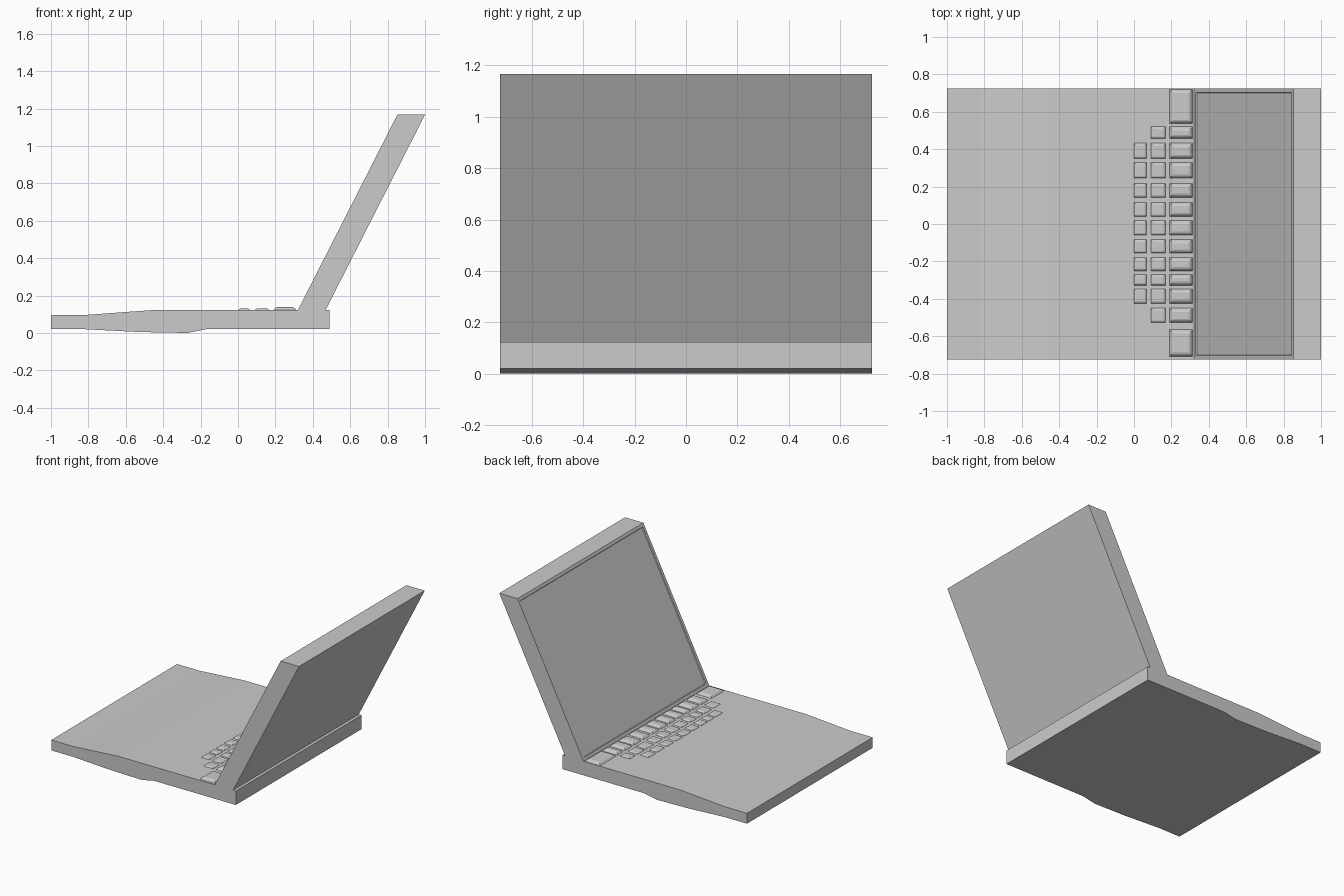
import bpy, bmesh

if "Cube" in bpy.data.objects:
    bpy.data.objects.remove(bpy.data.objects["Cube"])

HALF_W = 0.725   # half width along y
DECK = 0.122     # height of the keyboard deck


def finish(name, bm):
    bmesh.ops.recalc_face_normals(bm, faces=bm.faces[:])
    mesh = bpy.data.meshes.new(name)
    bm.to_mesh(mesh)
    bm.free()
    obj = bpy.data.objects.new(name, mesh)
    bpy.context.collection.objects.link(obj)
    return obj


def extrude_profile(profile):
    """Prism from an x/z profile, spanning the full width in y."""
    bm = bmesh.new()
    face = bm.faces.new([bm.verts.new((x, -HALF_W, z)) for x, z in profile])
    ext = bmesh.ops.extrude_face_region(bm, geom=[face])
    verts = [g for g in ext["geom"] if isinstance(g, bmesh.types.BMVert)]
    bmesh.ops.translate(bm, verts=verts, vec=(0, 2 * HALF_W, 0))
    bmesh.ops.recalc_face_normals(bm, faces=bm.faces[:])
    return bm


def add_key(bm, x0, x1, y0, y1, height, taper):
    """Key cap with sloping sides and a small softened top rim."""
    rings = []
    for inset, z in ((0, 0), (taper * 0.5, height * 0.75), (taper, height)):
        a, b, c, d = x0 + inset, x1 - inset, y0 + inset, y1 - inset
        rings.append([bm.verts.new((x, y, DECK + z))
                      for x, y in ((a, c), (b, c), (b, d), (a, d))])
    for lo, hi in zip(rings, rings[1:]):
        for i in range(4):
            j = (i + 1) % 4
            bm.faces.new((lo[i], lo[j], hi[j], hi[i]))
    bm.faces.new(rings[-1])
    bm.faces.new(rings[0][::-1])


# Base: thin front lip, stepped up deck and a bulge underneath
base = extrude_profile([
    (-1, 0.02), (-0.82, 0.02), (-0.53, 0.005), (-0.27, 0), (-0.17, 0.02),
    (0.49, 0.02), (0.49, DECK), (-0.46, DECK), (-0.82, 0.096), (-1, 0.096)])
finish("base", base)

# Lid: leaning slab with a shallow recessed display
lid = extrude_profile([(0.32, DECK), (0.468, DECK), (1.0, 1.167), (0.852, 1.167)])
lid.faces.ensure_lookup_table()
front = min(lid.faces, key=lambda f: f.normal.x)
bmesh.ops.inset_region(lid, faces=[front], thickness=0.03)
bmesh.ops.inset_region(lid, faces=[front], thickness=0.005, depth=-0.006)
finish("screen_lid", lid)

# Keyboard: y spans of the columns, shared by the three rows
columns = [(0.537, 0.72), (0.457, 0.52), (0.35, 0.432), (0.245, 0.33),
           (0.142, 0.217), (0.04, 0.115), (-0.06, 0.018), (-0.156, -0.083),
           (-0.25, -0.18), (-0.328, -0.27), (-0.425, -0.347),
           (-0.527, -0.45), (-0.708, -0.565)]
rows = [("front_keys", 0.0, 0.067, columns[2:-2], 0.008, 0.012),
        ("middle_keys", 0.09, 0.168, columns[1:-1], 0.008, 0.012),
        ("back_keys", 0.19, 0.312, columns, 0.016, 0.02)]
for name, x0, x1, spans, height, taper in rows:
    keys = bmesh.new()
    for y0, y1 in spans:
        add_key(keys, x0, x1, y0, y1, height, taper)
    finish(name, keys)
